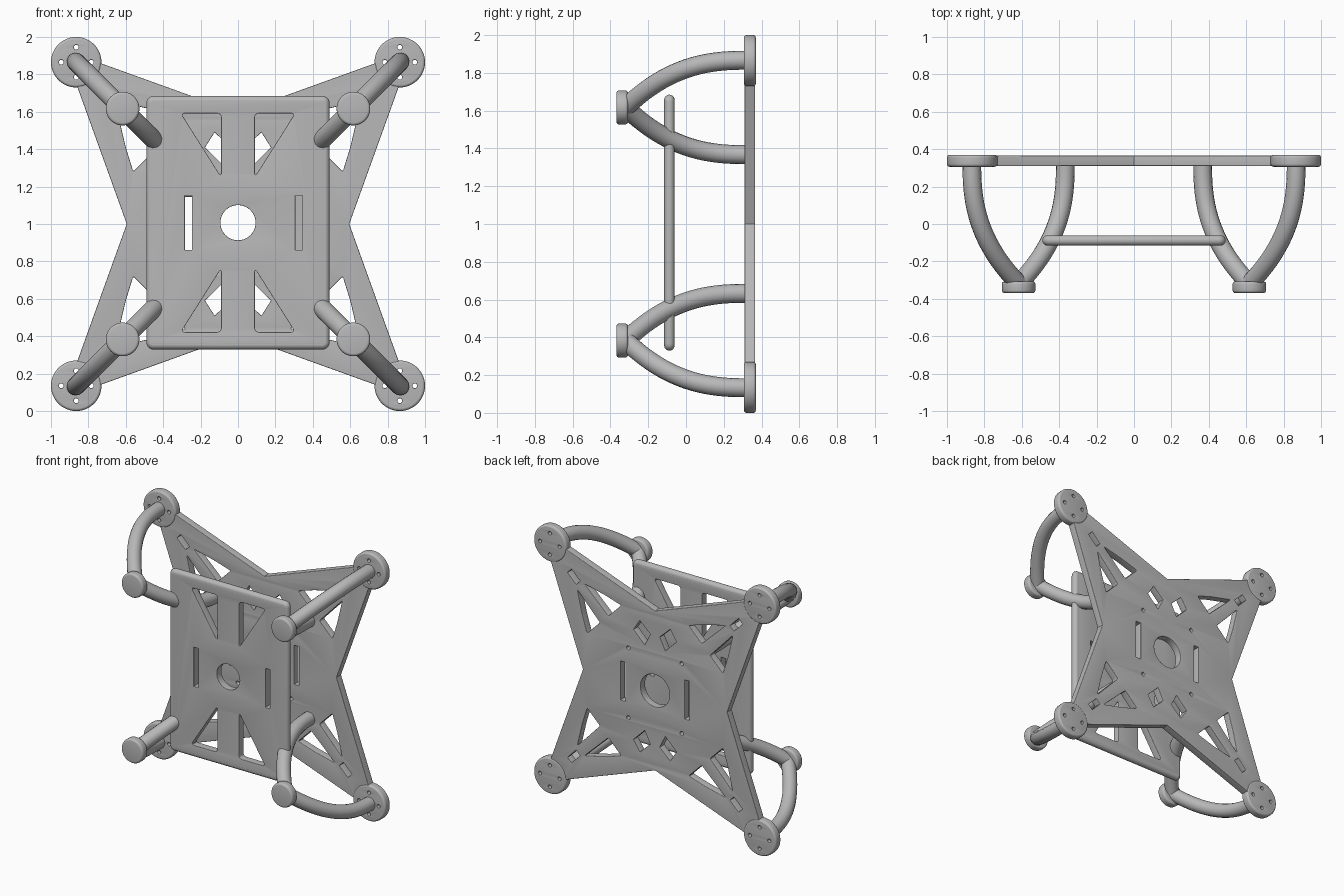
import bpy
import bmesh
from math import sin, cos, radians, pi
from mathutils import Vector

if "Cube" in bpy.data.objects:
    bpy.data.objects.remove(bpy.data.objects["Cube"], do_unlink=True)

grey = bpy.data.materials.new("matte_grey")
grey.use_nodes = True
tone = (0.48, 0.48, 0.48, 1)
grey.diffuse_color = tone
grey.node_tree.nodes["Principled BSDF"].inputs["Base Color"].default_value = tone

QUADS = [(sx, sz) for sx in (1, -1) for sz in (1, -1)]
SIDES = {1: "left", -1: "right"}
LEVELS = {1: "upper", -1: "lower"}


def circle(cx, cz, r, n=40):
    return [(cx + r * cos(2 * pi * i / n), cz + r * sin(2 * pi * i / n)) for i in range(n)]


def box(cx, cz, w, h):
    return [(cx + a * w, cz + b * h) for a, b in ((-1, -1), (1, -1), (1, 1), (-1, 1))]


def rounded(pts, r, steps=5):
    """Replace each corner by a short curve."""
    out = []
    for i, p in enumerate(pts):
        p, a, b = Vector(p), Vector(pts[i - 1]), Vector(pts[(i + 1) % len(pts)])
        start = p + (a - p).normalized() * r
        end = p + (b - p).normalized() * r
        for k in range(steps + 1):
            t = k / steps
            out.append(tuple(start * (1 - t) ** 2 + p * 2 * t * (1 - t) + end * t * t))
    return out


def mirrored(pts, sx, sz):
    return [(x * sx, z * sz) for x, z in pts]


def add_splines(curve, loops, cyclic):
    for loop in loops:
        spline = curve.splines.new("POLY")
        spline.points.add(len(loop) - 1)
        for point, co in zip(spline.points, loop):
            point.co = (*co, 1) if len(co) == 3 else (*co, 0, 1)
        spline.use_cyclic_u = cyclic


def finish(name, curve, loc, rot):
    """Turn the curve into a clean, smooth mesh object."""
    temp = bpy.data.objects.new("temp", curve)
    bpy.context.collection.objects.link(temp)
    graph = bpy.context.evaluated_depsgraph_get()
    mesh = bpy.data.meshes.new_from_object(temp.evaluated_get(graph))
    bpy.data.objects.remove(temp, do_unlink=True)
    bm = bmesh.new()
    bm.from_mesh(mesh)
    bmesh.ops.remove_doubles(bm, verts=bm.verts, dist=0.0001)
    bmesh.ops.recalc_face_normals(bm, faces=bm.faces)
    bm.to_mesh(mesh)
    bm.free()
    mesh.materials.clear()
    mesh.materials.append(grey)
    obj = bpy.data.objects.new(name, mesh)
    bpy.context.collection.objects.link(obj)
    obj.location, obj.rotation_euler = loc, rot
    bpy.ops.object.select_all(action="DESELECT")
    obj.select_set(True)
    bpy.context.view_layer.objects.active = obj
    bpy.ops.object.shade_smooth_by_angle(angle=radians(35))
    return obj


def plate(name, outline, holes, y, half, bevel=0.002, z=1.0):
    """Upright sheet with cut-outs, from a filled outline."""
    curve = bpy.data.curves.new(name, "CURVE")
    curve.dimensions = "2D"
    curve.fill_mode = "BOTH"
    curve.extrude = half - bevel
    curve.bevel_depth = bevel
    curve.bevel_resolution = 3
    curve.offset = -bevel
    add_splines(curve, [outline] + holes, True)
    return finish(name, curve, (0, y, z), (pi / 2, 0, 0))


def tube(name, path, r, cyclic=False):
    curve = bpy.data.curves.new(name, "CURVE")
    curve.dimensions = "3D"
    curve.fill_mode = "FULL"
    curve.bevel_depth = r
    curve.bevel_resolution = 6
    curve.use_fill_caps = not cyclic
    add_splines(curve, [path], cyclic)
    return finish(name, curve, (0, 0, 0), (0, 0, 0))


# Star-shaped back plate, its arm tips hollowed to receive the motor mounts
M = 0.865
BACK_Y = 0.338
tip = [(M + 0.122 * cos(radians(a)), M + 0.122 * sin(radians(a))) for a in range(-91, -180, -8)]
star = [(0.595, 0)] + tip + [(0, 0.595)] + mirrored(tip, -1, 1)[::-1]
star += [(-0.595, 0)] + mirrored(tip, -1, -1) + [(0, -0.595)] + mirrored(tip, 1, -1)[::-1]

arm_window = rounded([(0.56, 0.28), (0.60, 0.41), (0.64, 0.58), (0.455, 0.385)], 0.012)
arm_slot = [(0.67 + s * 0.035 + t * 0.016, 0.67 + s * 0.035 - t * 0.016)
            for s, t in ((-1, -1), (1, -1), (1, 1), (-1, 1))]
diamond = [(0.176, 0.41), (0.125, 0.49), (0.04, 0.41), (0.085, 0.32)]
back_holes = [circle(0, 0, 0.12), box(0.265, 0, 0.02, 0.145), box(-0.265, 0, 0.02, 0.145)]
for q in QUADS:
    swapped = [(z, x) for x, z in arm_window]
    for hole in (arm_window, swapped, arm_slot, diamond, circle(0.22, 0.26, 0.014, 12)):
        back_holes.append(mirrored(hole, *q))
plate("back_plate", star, back_holes, BACK_Y, 0.028, 0.004)

# Front plate with a fully rounded rim
FRONT_Y, FRONT_Z, RIM = -0.088, 1.007, 0.0275
edge = rounded(box(0, 0, 0.49 - RIM, 0.678 - RIM), 0.012)
triangle = rounded([(0.305, 0.585), (0.09, 0.585), (0.09, 0.245)], 0.025)
front_holes = [mirrored(triangle, *q) for q in QUADS]
front_holes += [circle(0, 0, 0.094), box(-0.265, 0, 0.019, 0.145), box(0.326, 0, 0.019, 0.145)]
plate("front_plate", edge, front_holes, FRONT_Y, RIM, 0.003, FRONT_Z)
tube("front_plate_rim", [(x, FRONT_Y, FRONT_Z + z) for x, z in edge], RIM, True)

# Motor mounts, feet and curved legs at the four corners
FOOT, SPREAD, LEG_TOP, LEG_LOW = 0.617, 0.25, 0.325, -0.32
for sx, sz in QUADS:
    tag = LEVELS[sz] + "_" + SIDES[sx]
    cx, cz = sx * M, sz * M
    screws = [circle(cx + a, cz + b, 0.013, 14)
              for a, b in ((0.08, 0), (-0.08, 0), (0, 0.08), (0, -0.08))]
    plate("motor_mount_" + tag, circle(cx, cz, 0.118, 48), screws, BACK_Y, 0.032)
    plate("motor_mount_rim_" + tag, circle(cx, cz, 0.135, 48),
          [circle(cx, cz, 0.1, 48)], BACK_Y, 0.032, 0.015)
    plate("foot_" + tag, circle(sx * FOOT, sz * FOOT, 0.09), [], -0.338, 0.031, 0.015)
    for way, label in ((1, "outer"), (-1, "inner")):
        path = []
        for k in range(21):
            t = k / 20
            d = FOOT + way * SPREAD * (1 - t ** 2.5)
            path.append((sx * d, LEG_TOP + (LEG_LOW - LEG_TOP) * t, 1 + sz * d))
        tube(label + "_leg_" + tag, path, 0.05)
